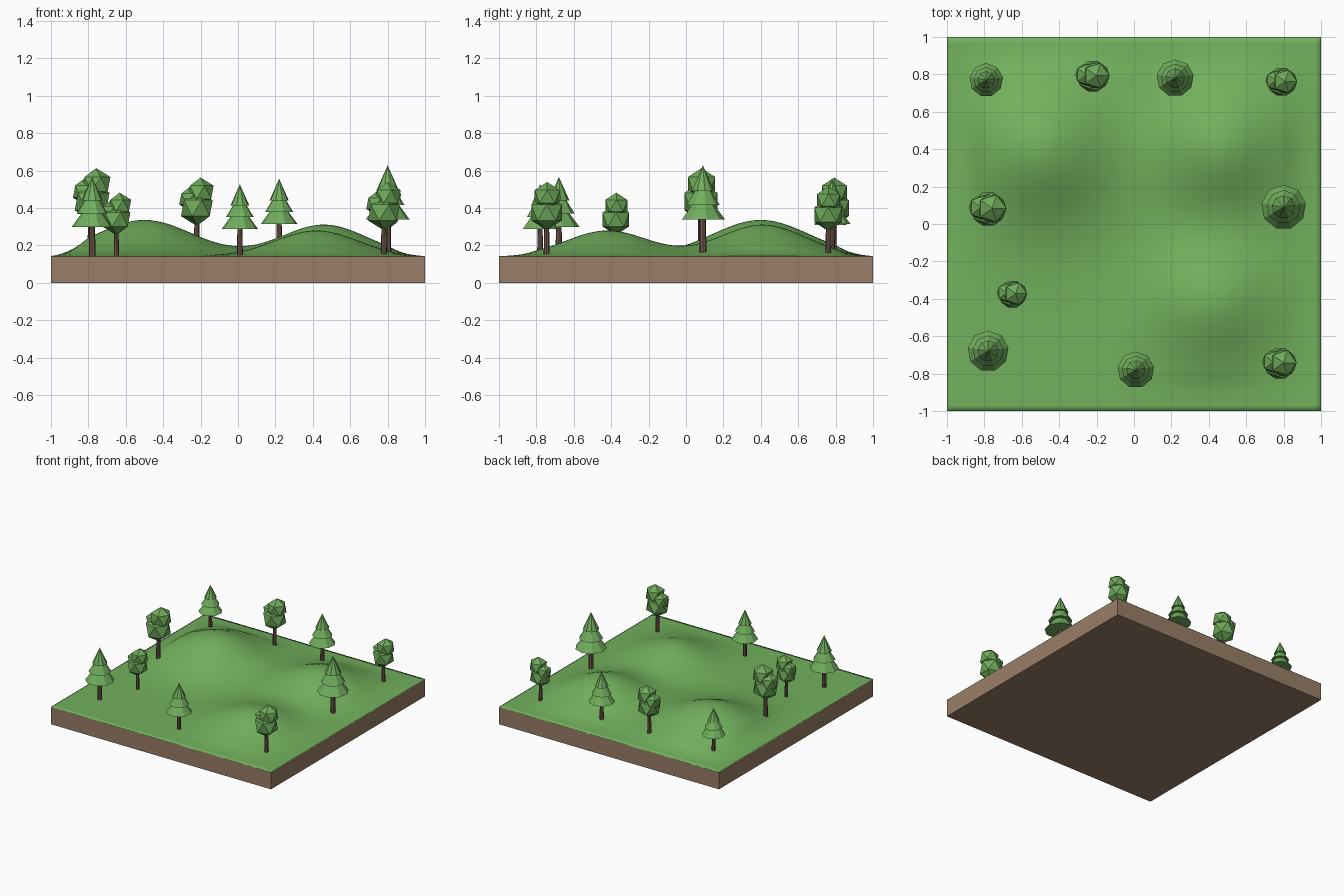
import bpy, bmesh
from math import exp
from mathutils import Matrix, Vector

cube = bpy.data.objects.get("Cube")
if cube:
    bpy.data.objects.remove(cube, do_unlink=True)


def material(name, r, g, b):
    m = bpy.data.materials.new(name)
    m.use_nodes = True
    m.diffuse_color = (r, g, b, 1)
    m.node_tree.nodes["Principled BSDF"].inputs["Base Color"].default_value = (r, g, b, 1)
    return m


GRASS = material("grass green", 0.17, 0.44, 0.11)
SOIL = material("soil brown", 0.32, 0.21, 0.135)
BARK = material("bark brown", 0.17, 0.1, 0.07)
PINE = material("pine green", 0.165, 0.42, 0.11)
LEAF = material("leaf green", 0.155, 0.4, 0.1)


def finish(name, bm, mat, smooth=False):
    bmesh.ops.recalc_face_normals(bm, faces=bm.faces)
    for f in bm.faces:
        f.smooth = smooth
    mesh = bpy.data.meshes.new(name)
    bm.to_mesh(mesh)
    bm.free()
    mesh.materials.append(mat)
    obj = bpy.data.objects.new(name, mesh)
    bpy.context.collection.objects.link(obj)
    return obj


# Terrain height: three soft hills fading out at the rim
GROUND = 0.143
HILLS = [(-0.5, 0.4, 0.193, 0.26), (0.46, 0.41, 0.168, 0.23), (0.42, -0.42, 0.137, 0.22)]


def height(x, y):
    fade = min(1, (1 - abs(x)) / 0.2) * min(1, (1 - abs(y)) / 0.2)
    bump = sum(h * exp(-((x - cx) ** 2 + (y - cy) ** 2) / (2 * s * s)) for cx, cy, h, s in HILLS)
    return GROUND + bump * max(0, fade)


# Soil slab
bm = bmesh.new()
bmesh.ops.create_cube(bm, size=1, matrix=Matrix.Translation((0, 0, 0.07)) @ Matrix.Diagonal((2, 2, 0.14, 1)))
finish("soil_slab", bm, SOIL)

# Grass surface with a short rounded skirt
bm = bmesh.new()
bmesh.ops.create_grid(bm, x_segments=64, y_segments=64, size=1)
for v in bm.verts:
    v.co.z = height(v.co.x, v.co.y)
rim = [e for e in bm.edges if e.is_boundary]
skirt = bmesh.ops.extrude_edge_only(bm, edges=rim)["geom"]
for v in skirt:
    if isinstance(v, bmesh.types.BMVert):
        v.co.z = 0.137
finish("grass_surface", bm, GRASS, smooth=True)


def cone(bm, base, r1, r2, h, sides):
    bmesh.ops.create_cone(bm, cap_ends=True, segments=sides, radius1=r1, radius2=r2, depth=h,
                          matrix=Matrix.Translation(base + Vector((0, 0, h / 2))))


def trunk(name, foot, r, h):
    bm = bmesh.new()
    cone(bm, foot - Vector((0, 0, 0.01)), r, r * 0.8, h + 0.01, 8)
    finish(name, bm, BARK)


# Pines: three stacked cones on a trunk
def pine(i, x, y, r):
    foot = Vector((x, y, height(x, y)))
    total = 3.85 * r
    trunk(f"pine_trunk_{i}", foot, r * 0.165, total * 0.45)
    bm = bmesh.new()
    for low, high, width in [(0.37, 0.72, 1), (0.54, 0.86, 0.76), (0.7, 1, 0.52)]:
        cone(bm, foot + Vector((0, 0, low * total)), r * width, 0, (high - low) * total, 9)
    finish(f"pine_foliage_{i}", bm, PINE)


# Round trees: overlapping faceted clumps on a trunk
def round_tree(i, x, y, r):
    foot = Vector((x, y, height(x, y)))
    trunk(f"round_tree_trunk_{i}", foot, r * 0.165, r * 1.7)
    bm = bmesh.new()
    for dx, dy, dz, size in [(0, 0, 2.25, 0.97), (0.2, 0.03, 3.12, 0.8), (-0.35, 0.08, 2.75, 0.68)]:
        place = foot + Vector((dx, dy, dz)) * r
        bmesh.ops.create_icosphere(bm, subdivisions=1, radius=r * size, matrix=Matrix.Translation(place))
    finish(f"round_tree_foliage_{i}", bm, LEAF)


pines = [(-0.79, 0.77, 0.09), (0.22, 0.78, 0.1), (0.8, 0.09, 0.12), (-0.78, -0.68, 0.11), (0.01, -0.78, 0.098)]
for i, spot in enumerate(pines, 1):
    pine(i, *spot)

round_trees = [(-0.22, 0.79, 0.098), (0.79, 0.76, 0.09), (-0.78, 0.08, 0.107),
               (-0.65, -0.375, 0.086), (0.78, -0.745, 0.098)]
for i, spot in enumerate(round_trees, 1):
    round_tree(i, *spot)
